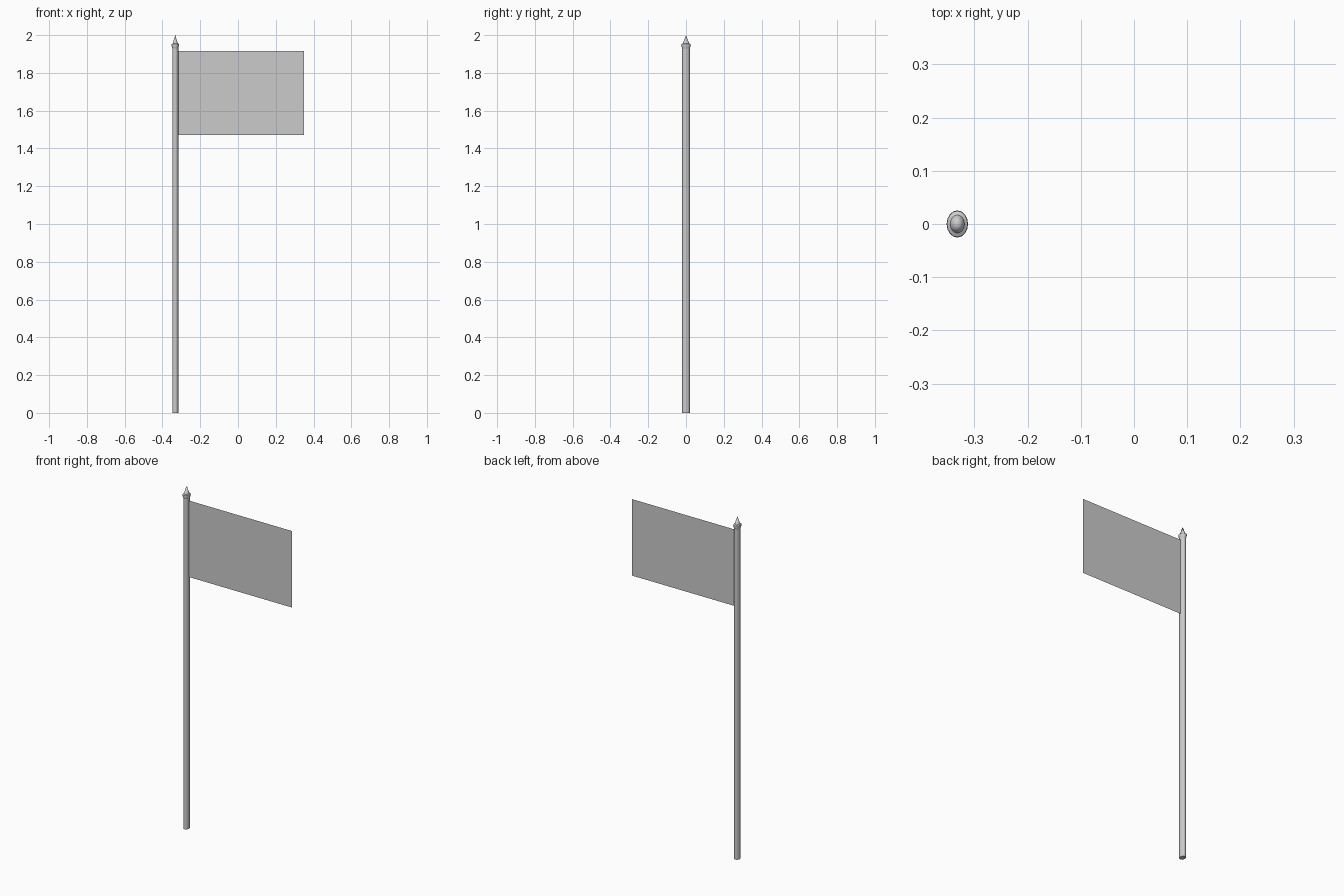
import bpy, bmesh, math

if "Cube" in bpy.data.objects:
    bpy.data.objects.remove(bpy.data.objects["Cube"])

POLE_X = -0.332
SQUASH = 0.79   # pole section is narrower in x than in y
SIDES = 16


def make_object(name, bm):
    bmesh.ops.recalc_face_normals(bm, faces=bm.faces)
    mesh = bpy.data.meshes.new(name)
    bm.to_mesh(mesh)
    bm.free()
    obj = bpy.data.objects.new(name, mesh)
    bpy.context.collection.objects.link(obj)
    return obj


def lathe(name, profile):
    """Oval lathe of (radius, z) points around the pole axis."""
    bm = bmesh.new()
    verts = [bm.verts.new((r, 0, z)) for r, z in profile]
    edges = [bm.edges.new(pair) for pair in zip(verts, verts[1:])]
    bmesh.ops.spin(bm, geom=verts + edges, cent=(0, 0, 0), axis=(0, 0, 1),
                   angle=math.tau, steps=SIDES)
    bmesh.ops.remove_doubles(bm, verts=bm.verts, dist=1e-5)
    bmesh.ops.scale(bm, vec=(SQUASH, 1, 1), verts=bm.verts)
    bmesh.ops.translate(bm, vec=(POLE_X, 0, 0), verts=bm.verts)
    obj = make_object(name, bm)
    bpy.ops.object.select_all(action='DESELECT')
    obj.select_set(True)
    bpy.context.view_layer.objects.active = obj
    bpy.ops.object.shade_smooth_by_angle(angle=math.radians(30))
    return obj


# Pole
lathe("pole", [(0, 0), (0.02, 0), (0.02, 1.932), (0, 1.932)])

# Flared collar and pointed spike on top
lathe("finial", [(0, 1.93), (0.02, 1.93), (0.0255, 1.945), (0.0245, 1.952),
                 (0.017, 1.956), (0, 2.0)])

# Flat single-sheet flag
bm = bmesh.new()
corners = [(-0.317, 1.47), (0.35, 1.47), (0.35, 1.917), (-0.317, 1.917)]
bm.faces.new([bm.verts.new((x, 0, z)) for x, z in corners])
make_object("flag", bm)
